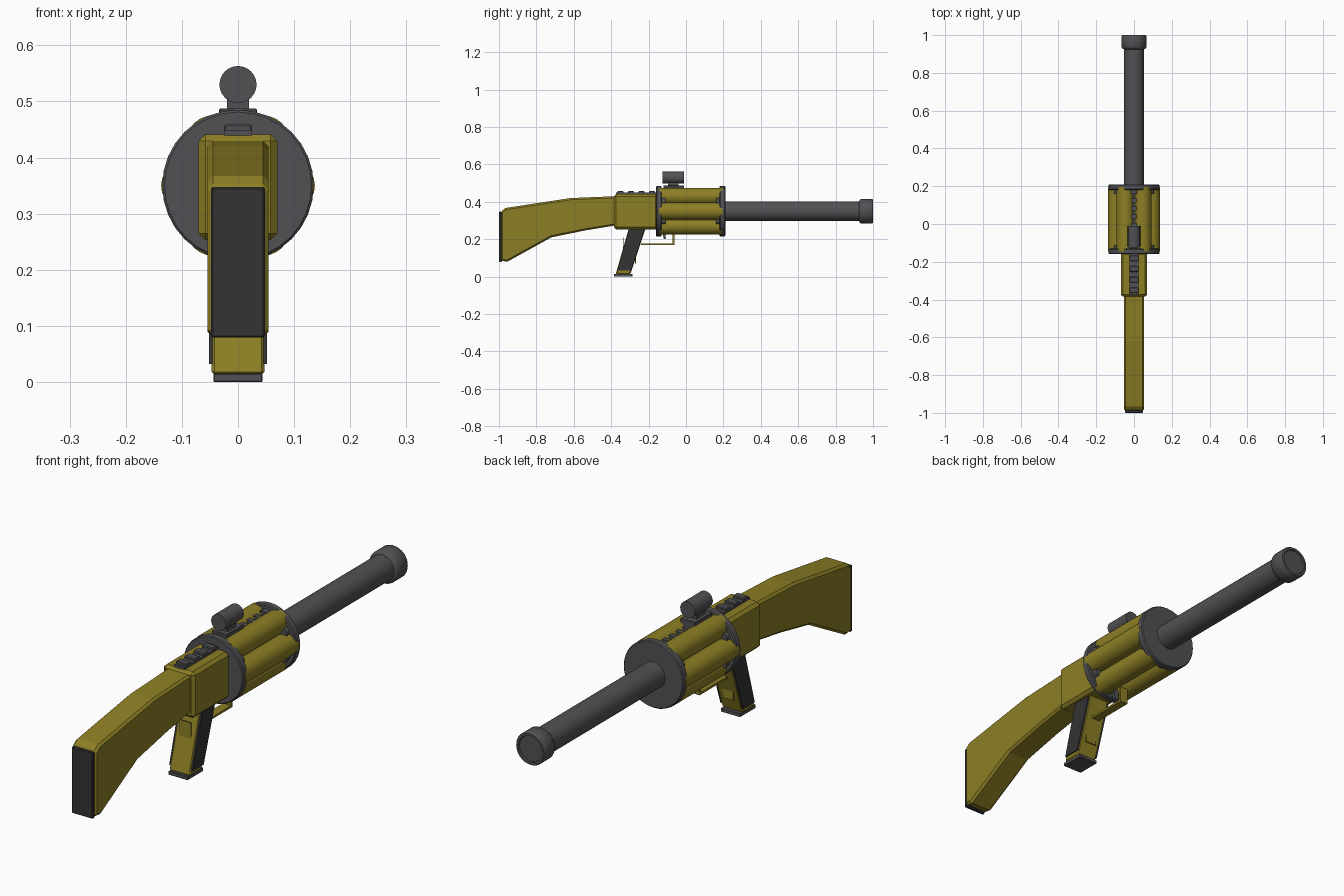
import bpy, bmesh, math
from mathutils import Vector

if "Cube" in bpy.data.objects:
    bpy.data.objects.remove(bpy.data.objects["Cube"])


def material(name, rgb):
    m = bpy.data.materials.new(name)
    m.diffuse_color = (*rgb, 1)
    m.use_nodes = True
    m.node_tree.nodes["Principled BSDF"].inputs["Base Color"].default_value = m.diffuse_color
    return m


OLIVE = material("olive", (0.265, 0.212, 0.018))
GREY = material("gunmetal", (0.083, 0.083, 0.090))
BLACK = material("black_rubber", (0.033, 0.033, 0.034))


def finish(bm, name, mat, bevel=0, smooth=False):
    bmesh.ops.recalc_face_normals(bm, faces=bm.faces)
    me = bpy.data.meshes.new(name)
    bm.to_mesh(me)
    bm.free()
    me.materials.append(mat)
    ob = bpy.data.objects.new(name, me)
    bpy.context.collection.objects.link(ob)
    if smooth:
        bpy.context.view_layer.objects.active = ob
        ob.select_set(True)
        bpy.ops.object.shade_smooth_by_angle(angle=math.radians(35))
        ob.select_set(False)
    if bevel:
        mod = ob.modifiers.new("bevel", 'BEVEL')
        mod.width = bevel
        mod.segments = 1
        mod.limit_method = 'ANGLE'
        mod.angle_limit = math.radians(50)
    return ob


def box(name, x, y, z, mat, bevel=0):
    """Box from (min, max) ranges."""
    bm = bmesh.new()
    bmesh.ops.create_cube(bm, size=1)
    for v in bm.verts:
        v.co = Vector([(r[0] + r[1]) / 2 + c * (r[1] - r[0])
                       for c, r in zip(v.co, (x, y, z))])
    return finish(bm, name, mat, bevel)


def side_profile(name, pts, x0, x1, mat, bevel=0):
    """Extrude a (y, z) outline from x0 to x1."""
    bm = bmesh.new()
    f = bm.faces.new([bm.verts.new((x0, y, z)) for y, z in pts])
    ext = bmesh.ops.extrude_face_region(bm, geom=[f])
    bmesh.ops.translate(bm, vec=(x1 - x0, 0, 0),
                        verts=[g for g in ext["geom"] if isinstance(g, bmesh.types.BMVert)])
    return finish(bm, name, mat, bevel)


def lathe(name, profile, cx, cz, mat, n=32):
    """Round part along y from (y, radius) rings; end rings are capped."""
    bm = bmesh.new()
    rings = [[bm.verts.new((cx + r * math.cos(2 * math.pi * i / n), y,
                            cz + r * math.sin(2 * math.pi * i / n)))
              for i in range(n)] for y, r in profile]
    for a, b in zip(rings, rings[1:]):
        for i in range(n):
            j = (i + 1) % n
            bm.faces.new((a[i], a[j], b[j], b[i]))
    bm.faces.new(rings[0])
    bm.faces.new(rings[-1])
    return finish(bm, name, mat, smooth=True)


CZ = 0.35  # axis height of drum and barrel

# Barrel and muzzle
lathe("barrel", [(0.19, 0.053), (0.94, 0.053)], 0, CZ, GREY)
lathe("muzzle_cap", [(0.925, 0.053), (0.93, 0.062), (0.936, 0.066), (0.994, 0.066),
                     (1.0, 0.062), (1.0, 0.053), (0.994, 0.051)], 0, CZ, GREY)

# Revolving drum: two end plates and six chambers
for name, y0, y1 in (("drum_rear_plate", -0.16, -0.13), ("drum_front_plate", 0.18, 0.21)):
    lathe(name, [(y0, 0.131), (y0 + 0.004, 0.135), (y1 - 0.004, 0.135), (y1, 0.131)],
          0, CZ, GREY)
for k in range(6):
    a = math.radians(60 * k)
    lathe(f"drum_chamber_{k + 1}", [(-0.145, 0.046), (0.195, 0.046)],
          0.091 * math.cos(a), CZ + 0.091 * math.sin(a), OLIVE, 24)
    # small retaining lugs between chambers, beside each plate
    b = a + math.radians(30)
    for y0, y1 in ((-0.135, -0.11), (0.16, 0.185)):
        lathe(f"drum_lug_{k + 1}", [(y0, 0.022), (y1, 0.022)],
              0.098 * math.cos(b), CZ + 0.098 * math.sin(b), GREY, 12)

# Ribbed strip along the top of the drum
box("drum_top_strip", (-0.014, 0.014), (-0.14, 0.19), (0.42, 0.452), GREY)
for i in range(7):
    y = -0.10 + 0.043 * i
    box("drum_strip_rib", (-0.019, 0.019), (y, y + 0.02), (0.43, 0.462), GREY)

# Sight
box("sight_base", (-0.034, 0.034), (-0.12, -0.01), (0.455, 0.487), GREY, 0.002)
box("sight_mount", (-0.02, 0.02), (-0.095, -0.04), (0.48, 0.505), GREY)
lathe("sight_tube", [(-0.125, 0.033), (-0.01, 0.033)], 0, 0.53, GREY)

# Receiver with accessory rail
box("receiver", (-0.07, 0.07), (-0.385, -0.15), (0.253, 0.441), OLIVE, 0.012)
box("receiver_rail", (-0.024, 0.024), (-0.375, -0.155), (0.435, 0.449), GREY)
for i in range(4):
    y = -0.365 + 0.056 * i
    box("receiver_rail_rib", (-0.025, 0.025), (y, y + 0.03), (0.445, 0.459), GREY, 0.003)

# Stock and butt pad
side_profile("stock", [(-0.375, 0.43), (-0.62, 0.42), (-0.965, 0.367), (-0.99, 0.347),
                       (-0.99, 0.085), (-0.955, 0.08), (-0.72, 0.21), (-0.54, 0.247),
                       (-0.375, 0.274)], -0.054, 0.054, OLIVE, 0.009)
box("butt_pad", (-0.048, 0.048), (-1.0, -0.985), (0.079, 0.347), BLACK, 0.003)

# Pistol grip with dark side panels and base plate
side_profile("grip", [(-0.305, 0.26), (-0.215, 0.26), (-0.298, 0.013), (-0.376, 0.013)],
             -0.047, 0.047, OLIVE, 0.005)
for s in (-1, 1):
    side_profile("grip_panel", [(-0.305, 0.25), (-0.222, 0.25), (-0.294, 0.032),
                                (-0.367, 0.032)], s * 0.045, s * 0.052, BLACK)
box("grip_base", (-0.044, 0.044), (-0.385, -0.285), (0, 0.015), GREY, 0.002)
box("grip_rear_strap", (-0.025, 0.025), (-0.338, -0.333), (0.13, 0.21), OLIVE)
box("grip_front_strap", (-0.025, 0.025), (-0.272, -0.267), (0.07, 0.16), OLIVE)

# Trigger guard and trigger
side_profile("trigger_guard", [(-0.24, 0.168), (-0.062, 0.168), (-0.062, 0.235),
                               (-0.072, 0.235), (-0.072, 0.177), (-0.24, 0.177)],
             -0.018, 0.018, OLIVE)
side_profile("trigger", [(-0.13, 0.25), (-0.11, 0.25), (-0.108, 0.205), (-0.118, 0.2)],
             -0.01, 0.01, GREY)
